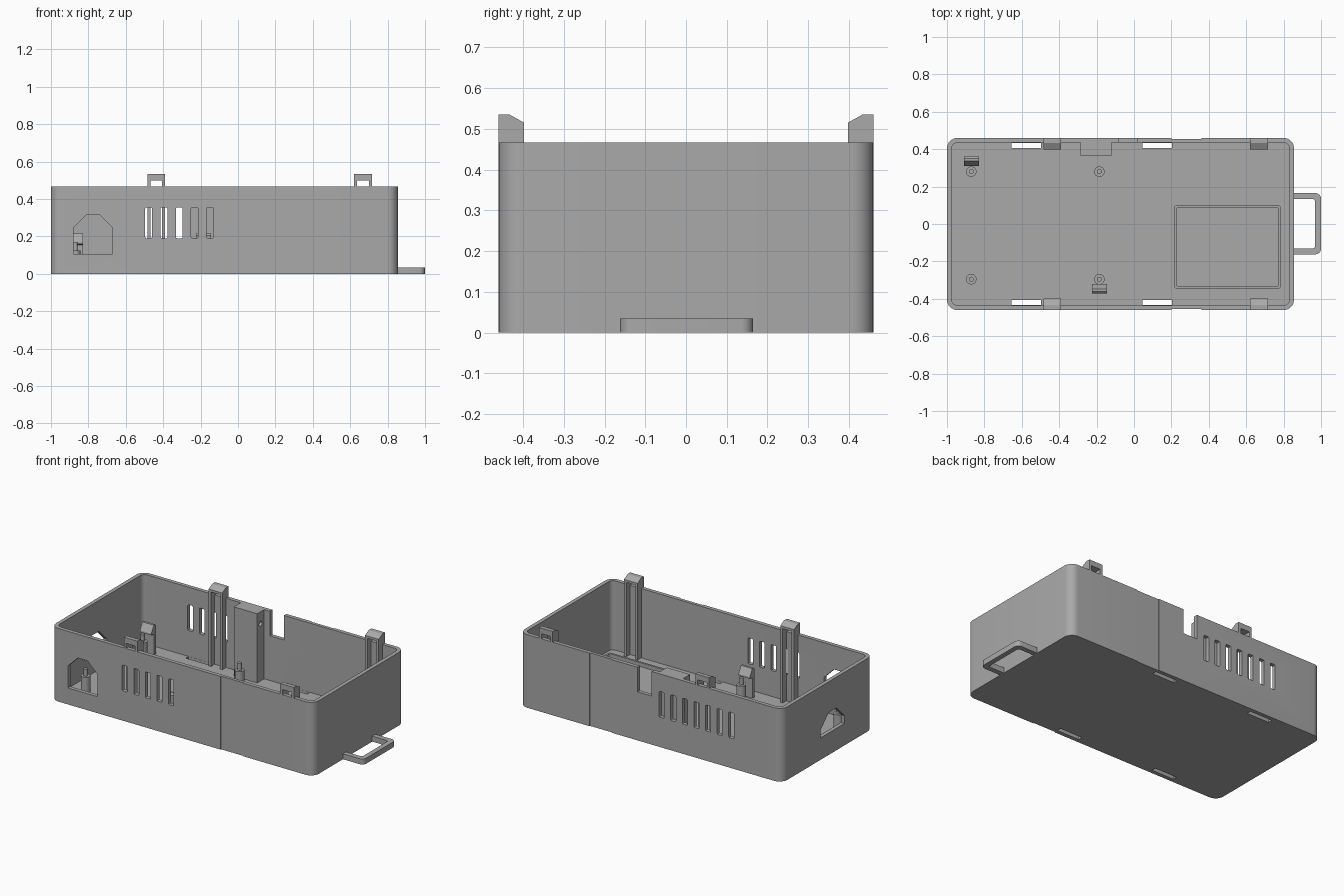
import bpy, bmesh, math
from mathutils import Matrix

cube = bpy.data.objects.get("Cube")
if cube:
    bpy.data.objects.remove(cube, do_unlink=True)

grey = bpy.data.materials.new("plain grey")
grey.use_nodes = True
colour = (0.4, 0.4, 0.4, 1)
grey.diffuse_color = colour
grey.node_tree.nodes["Principled BSDF"].inputs["Base Color"].default_value = colour

WALL, FLOOR, TOP = 0.025, 0.025, 0.467
X0, X1, Y = -1.0, 0.855, 0.46


def finish(name, bm):
    bmesh.ops.recalc_face_normals(bm, faces=bm.faces)
    mesh = bpy.data.meshes.new(name)
    bm.to_mesh(mesh)
    bm.free()
    obj = bpy.data.objects.new(name, mesh)
    bpy.context.collection.objects.link(obj)
    mesh.materials.append(grey)
    return obj


def prism(name, outline, low, high, axis="z"):
    """Extrude a 2D outline along an axis: z takes (x, y), y takes (x, z), x takes (y, z)."""
    place = {"z": lambda a, b, c: (a, b, c),
             "y": lambda a, b, c: (a, c, b),
             "x": lambda a, b, c: (c, a, b)}[axis]
    bm = bmesh.new()
    face = bm.faces.new([bm.verts.new(place(a, b, low)) for a, b in outline])
    grown = bmesh.ops.extrude_face_region(bm, geom=[face])["geom"]
    verts = [v for v in grown if isinstance(v, bmesh.types.BMVert)]
    bmesh.ops.translate(bm, verts=verts, vec=place(0, 0, high - low))
    return finish(name, bm)


def rect(a0, a1, b0, b1, r=0.0, n=8):
    if r <= 0:
        return [(a0, b0), (a1, b0), (a1, b1), (a0, b1)]
    pts = []
    corners = ((a1 - r, b1 - r), (a0 + r, b1 - r), (a0 + r, b0 + r), (a1 - r, b0 + r))
    for q, (a, b) in enumerate(corners):
        for i in range(n + 1):
            t = math.pi / 2 * (q + i / n)
            pts.append((a + r * math.cos(t), b + r * math.sin(t)))
    return pts


def box(name, x0, x1, y0, y1, z0, z1):
    return prism(name, rect(x0, x1, y0, y1), z0, z1)


def cylinder(name, r, depth, matrix, sides=24):
    bm = bmesh.new()
    bmesh.ops.create_cone(bm, cap_ends=True, segments=sides, radius1=r, radius2=r,
                          depth=depth, matrix=matrix)
    return finish(name, bm)


def cut(obj, cutters):
    for c in cutters:
        c.hide_render = True
        mod = obj.modifiers.new("cut", "BOOLEAN")
        mod.operation, mod.solver, mod.object = "DIFFERENCE", "EXACT", c
    bpy.context.view_layer.update()
    graph = bpy.context.evaluated_depsgraph_get()
    mesh = bpy.data.meshes.new_from_object(obj.evaluated_get(graph))
    obj.modifiers.clear()
    obj.data = mesh
    for c in cutters:
        bpy.data.objects.remove(c, do_unlink=True)


def smooth(obj):
    bpy.ops.object.select_all(action="DESELECT")
    obj.select_set(True)
    bpy.context.view_layer.objects.active = obj
    bpy.ops.object.shade_smooth_by_angle(angle=math.radians(30))


# Open tray with rounded corners
tray = prism("tray", rect(X0, X1, -Y, Y, 0.055), 0, TOP)
cuts = [prism("cavity", rect(X0 + WALL, X1 - WALL, WALL - Y, Y - WALL, 0.03), FLOOR, 1)]

# Vent slots: five at the front, seven at the back
for side, count in ((-1, 5), (1, 7)):
    for i in range(count):
        x = -0.15 - i * 0.082
        cuts.append(prism("vent", rect(x - 0.018, x + 0.018, 0.19, 0.355, 0.006, 2),
                          side * Y - 0.035, side * Y + 0.035, "y"))

# Floor slots beside the walls and shallow outer recesses
for side in (-1, 1):
    for x in (-0.655, 0.045):
        y0, y1 = sorted((side * 0.407, side * (Y - WALL - 0.001)))
        cuts.append(box("floor_slot", x, x + 0.158, y0, y1, -0.1, 0.1))
    y0, y1 = sorted((side * (Y - 0.005), side * 0.6))
    cuts.append(box("side_recess", 0.2, 0.36, y0, y1, -0.1, 0.6))

# Socket openings in the front and right end, and the notch in the back
cuts.append(prism("front_socket", [(-0.88, 0.105), (-0.67, 0.105), (-0.67, 0.245),
                                   (-0.74, 0.315), (-0.81, 0.315), (-0.88, 0.245)],
                  -0.5, -0.4, "y"))
cuts.append(prism("end_socket", [(-0.17, 0.14), (0.07, 0.14), (0.07, 0.19),
                                 (-0.01, 0.27), (-0.09, 0.27), (-0.17, 0.19)],
                  -1.1, -0.95, "x"))
cuts.append(box("back_notch", -0.08, 0.02, 0.4, 0.5, 0.31, 0.6))
cut(tray, cuts)
smooth(tray)

# Pull loop on the left end
loop = prism("pull_loop", rect(0.80, 1.0, -0.162, 0.165, 0.03), 0, 0.035)
cut(loop, [prism("loop_hole", rect(0.7, 0.968, -0.13, 0.133, 0.012), -0.1, 0.1)])
cut(loop, [box("loop_trim", 0.7, X1 - 0.002, -0.3, 0.3, -0.1, 0.1)])
smooth(loop)

# Lid clips: two legs bridged by a wedge head
for side, word in ((-1, "front"), (1, "back")):
    for x, end in ((-0.485, "right"), (0.62, "left")):
        head = [(side * y, z) for y, z in ((Y, 0.5), (Y, 0.535), (0.433, 0.535),
                                           (0.397, 0.515), (0.397, 0.5))]
        prism(f"{word}_{end}_clip_head", head, x, x + 0.096, "x")
        for dx in (0, 0.08):
            inner, mid, outer = side * 0.397, side * (Y - WALL), side * Y
            leg = [(inner, FLOOR), (mid, FLOOR), (mid, TOP), (outer, TOP),
                   (outer, 0.5), (inner, 0.5)]
            prism(f"{word}_{end}_clip_leg", leg, x + dx, x + dx + 0.016, "x")

# Screw block on the back wall
block = box("screw_block", -0.285, -0.12, 0.365, Y - WALL, FLOOR, TOP)
cut(block, [cylinder("screw_hole", 0.015, 0.1, Matrix.Translation((-0.12, 0.4, 0.39))
                     @ Matrix.Rotation(math.pi / 2, 4, "Y"))])

# Board standoffs with locating pins
for x in (-0.87, -0.185):
    for y in (-0.295, 0.28):
        for name, r, z in (("standoff", 0.028, 0.125), ("locating_pin", 0.013, 0.17)):
            smooth(cylinder(name, r, z - FLOOR,
                            Matrix.Translation((x, y, (z + FLOOR) / 2))))

# Board snap hooks facing inwards
for x, y, side in ((-0.87, 0.36, 1), (-0.185, -0.372, -1)):
    hook = [(0, FLOOR), (0, 0.205), (0.01, 0.215), (0.024, 0.215), (0.05, 0.17),
            (0.05, 0.16), (0.022, 0.155), (0.022, FLOOR)]
    prism("snap_hook", [(y - side * d, z) for d, z in hook], x - 0.04, x + 0.04, "x")

# Low battery frame on the floor
frame = prism("battery_frame", rect(0.215, 0.785, -0.347, 0.1, 0.015, 4), FLOOR - 0.002, 0.05)
cut(frame, [prism("frame_hole", rect(0.228, 0.772, -0.334, 0.087, 0.008, 4), -0.1, 0.1)])
smooth(frame)
